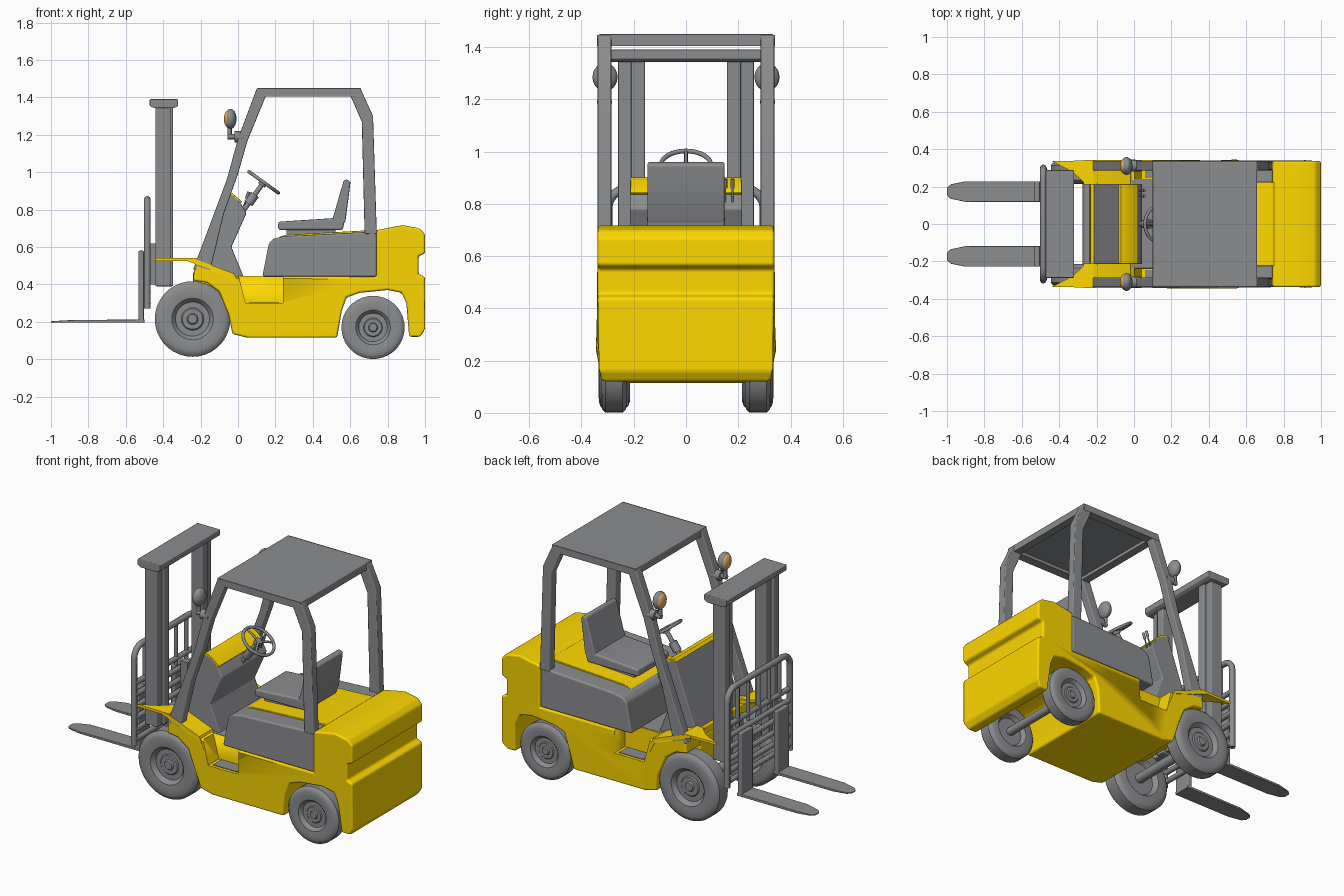
import bpy, bmesh, math
from mathutils import Vector

if "Cube" in bpy.data.objects:
    bpy.data.objects.remove(bpy.data.objects["Cube"])


def material(name, rgb):
    m = bpy.data.materials.new(name)
    m.diffuse_color = (*rgb, 1)
    m.use_nodes = True
    m.node_tree.nodes["Principled BSDF"].inputs["Base Color"].default_value = m.diffuse_color
    return m


YELLOW = material("yellow_paint", (1.0, 0.69, 0.0))
ORANGE = material("orange_lens", (0.8, 0.42, 0.13))
GREY = material("dark_grey", (0.26, 0.265, 0.275))


def finish(ob, mat=None, bevel=0, mirror=False, angle=35):
    ob.data.materials.append(mat or GREY)
    bpy.ops.object.select_all(action='DESELECT')
    ob.select_set(True)
    bpy.context.view_layer.objects.active = ob
    bpy.ops.object.shade_smooth_by_angle(angle=math.radians(angle))
    if bevel:
        b = ob.modifiers.new("bevel", 'BEVEL')
        b.width, b.segments, b.limit_method = bevel, 2, 'ANGLE'
        b.harden_normals = True
    if mirror:
        m = ob.modifiers.new("mirror", 'MIRROR')
        m.use_axis = (False, True, False)
    return ob


def from_bmesh(name, bm):
    bmesh.ops.recalc_face_normals(bm, faces=bm.faces)
    me = bpy.data.meshes.new(name)
    bm.to_mesh(me)
    bm.free()
    ob = bpy.data.objects.new(name, me)
    bpy.context.collection.objects.link(ob)
    return ob


def prism(name, pts, a, b, axis='y', **kw):
    """Extrude an (x,z) profile along y, or an (x,y) profile along z."""
    bm = bmesh.new()
    put = (lambda p: (p[0], a, p[1])) if axis == 'y' else (lambda p: (p[0], p[1], a))
    f = bm.faces.new([bm.verts.new(put(p)) for p in pts])
    ext = bmesh.ops.extrude_face_region(bm, geom=[f])
    d = (0, b - a, 0) if axis == 'y' else (0, 0, b - a)
    bmesh.ops.translate(bm, vec=d, verts=[v for v in ext['geom'] if isinstance(v, bmesh.types.BMVert)])
    return finish(from_bmesh(name, bm), **kw)


def box(name, x0, x1, y0, y1, z0, z1, **kw):
    return prism(name, [(x0, z0), (x1, z0), (x1, z1), (x0, z1)], y0, y1, **kw)


def tube(name, path, r, **kw):
    cu = bpy.data.curves.new(name, 'CURVE')
    cu.dimensions, cu.bevel_depth, cu.bevel_resolution, cu.use_fill_caps = '3D', r, 2, True
    sp = cu.splines.new('POLY')
    sp.points.add(len(path) - 1)
    for p, q in zip(sp.points, path):
        p.co = (*q, 1)
    tmp = bpy.data.objects.new(name + "_curve", cu)
    bpy.context.collection.objects.link(tmp)
    me = bpy.data.meshes.new_from_object(tmp.evaluated_get(bpy.context.evaluated_depsgraph_get()))
    bpy.data.objects.remove(tmp)
    ob = bpy.data.objects.new(name, me)
    bpy.context.collection.objects.link(ob)
    return finish(ob, **kw, angle=50)


def wheel(name, x, z, y, r, w):
    """Lathed tyre and rim, profile given as fractions of radius and half width."""
    prof = [(0, .75), (.12, .75), (.15, .6), (.27, .6), (.3, .5), (.45, .5), (.5, .75), (.55, .92), (.72, 1),
            (.85, .97), (.93, .9), (1, .65), (1, -.65), (.93, -.9), (.85, -1), (.6, -1), (.5, -.5), (0, -.5)]
    bm = bmesh.new()
    vs = [bm.verts.new((x + p * r, y + q * w, z)) for p, q in prof]
    es = [bm.edges.new(e) for e in zip(vs, vs[1:])]
    bmesh.ops.spin(bm, geom=vs + es, cent=(x, y, z), axis=(0, 1, 0), angle=math.tau, steps=36)
    bmesh.ops.remove_doubles(bm, verts=bm.verts, dist=1e-5)
    finish(from_bmesh(name, bm), mirror=True)


# Wheels and axles
wheel("front_wheels", -.243, .215, .275, .202, .06)
wheel("rear_wheels", .722, .17, .276, .169, .05)
tube("front_axle", [(-.245, -.26, .215), (-.245, .26, .215)], .03)
tube("rear_axle", [(.72, -.26, .17), (.72, .26, .17)], .025)

# Chassis and counterweight in one side profile, underside slightly narrower
body = prism("body", [
    (-.24, .42), (-.23, .515), (-.02, .445), (.74, .44), (.74, .69), (.88, .717), (.97, .7), (1, .67), (1, .565),
    (.965, .55), (.965, .455), (1, .44), (1, .16), (.975, .12), (.915, .12), (.9, .3), (.875, .355), (.8, .37),
    (.65, .355), (.58, .33), (.555, .26), (.53, .115), (.05, .115), (-.03, .135), (-.05, .24), (-.1, .36), (-.17, .41)],
    -.338, .338, mat=YELLOW, bevel=.012)
for v in body.data.vertices:
    if v.co.z < .15:
        v.co.y *= .95
box("front_hull", -.24, -.02, -.2, .2, .3, .47, mat=YELLOW, bevel=.01)

# Step recess on both sides
cut = prism("step_cutter", [(-.01, .5), (.04, .3), (.24, .3), (.24, .5)], .24, .4, mat=YELLOW, mirror=True)
cut.hide_render = True
cut.hide_set(True)
bo = body.modifiers.new("step", 'BOOLEAN')
bo.object, bo.operation, bo.solver = cut, 'DIFFERENCE', 'EXACT'
box("step_plates", .06, .22, .245, .325, .298, .304, mirror=True)
box("floor_mat", -.01, .2, -.235, .235, .438, .446)

# Front fenders
prism("fender_tips", [(-.44, .336), (-.22, .34), (-.22, .21), (-.26, .215), (-.33, .28)],
      .525, .54, axis='z', mat=YELLOW, mirror=True)
prism("fender_strips", [(-.27, .54), (-.22, .533), (-.02, .457), (.04, .31), (.03, .31), (-.03, .44), (-.23, .51),
                        (-.27, .525)], .21, .341, mat=YELLOW, mirror=True)

# Cowl with its yellow top
prism("cowl", [(-.24, .44), (-.075, .893), (-.03, .878), (.01, .842), (.045, .78), (-.035, .6), (.03, .44)],
      -.215, .215, bevel=.006)
prism("cowl_top", [(-.085, .885), (-.07, .902), (-.03, .888), (.022, .842), (.012, .834), (-.04, .87)],
      -.213, .213, mat=YELLOW, bevel=.003)

# Engine hood: grey shell, yellow top
prism("engine_hood", [(.13, .44), (.165, .62), (.19, .645), (.25, .658), (.742, .683), (.742, .44)],
      -.335, .335, bevel=.012)
prism("hood_top", [(.2, .645), (.25, .665), (.75, .692), (.75, .645)], -.225, .225, mat=YELLOW, bevel=.004)

# Seat
box("seat_base", .26, .52, -.12, .12, .65, .695)
prism("seat_cushion", [(.215, .69), (.215, .735), (.52, .755), (.57, .74), (.56, .69)], -.15, .15, bevel=.012)
prism("seat_back", [(.5, .73), (.565, .955), (.58, .962), (.602, .95), (.575, .74), (.555, .71)],
      -.148, .148, bevel=.012)

# Steering column, wheel and levers
axis = Vector((.58, 0, .81)).normalized()
hub = Vector((.137, 0, .946))
tube("steering_column", [hub - axis * .2, hub], .013)
tube("column_sleeve", [hub - axis * .14, hub - axis * .08], .025)
tube("steering_hub", [hub - axis * .02, hub + axis * .006], .022)
bpy.ops.mesh.primitive_torus_add(major_radius=.097, minor_radius=.009, major_segments=32, minor_segments=8,
                                 location=hub, rotation=axis.to_track_quat('Z', 'Y').to_euler())
bpy.context.object.name = "steering_wheel"
finish(bpy.context.object, angle=60)
side = axis.cross(Vector((0, 1, 0)))
for i in range(3):
    t = math.tau * i / 3
    tube("steering_spoke", [hub, hub + .095 * (side * math.cos(t) + Vector((0, 1, 0)) * math.sin(t))], .007)
for y in (.15, .178):
    tube("lever", [(.02, y, .79), (.05, y, .87)], .004)
    tube("lever_knob", [(.045, y, .86), (.057, y, .895)], .008)

# Overhead guard
prism("front_pillars", [(-.24, .48), (-.06, .96), (.0, 1.18), (.1, 1.447), (.15, 1.41), (.05, 1.165), (.0, .99),
                        (-.075, .78), (-.15, .47)], .286, .338, mirror=True, bevel=.006)
prism("rear_pillars", [(.6, 1.41), (.655, 1.447), (.722, 1.3), (.742, .67), (.677, .67), (.662, 1.27)],
      .286, .338, mirror=True, bevel=.006)
box("roof_plate", .1, .658, -.335, .335, 1.425, 1.45, bevel=.006)
box("roof_side_rails", .1, .658, .285, .34, 1.405, 1.446, mirror=True)
box("roof_front_rail", .1, .15, -.3, .3, 1.405, 1.44)
box("roof_rear_rail", .61, .658, -.3, .3, 1.405, 1.44)

# Work lamps
for s in (1, -1):
    for name, x, sx, mat in (("lamp", -.04, .032, None), ("lamp_lens", -.052, .023, ORANGE)):
        k = 1 if mat is None else .86
        bpy.ops.mesh.primitive_uv_sphere_add(segments=20, ring_count=12, radius=1, location=(x, s * .31, 1.285))
        ob = bpy.context.object
        ob.name, ob.scale = name, (sx, .048 * k, .054 * k)
        finish(ob, mat)
tube("lamp_stems", [(-.045, .31, 1.235), (-.045, .31, 1.19)], .012, mirror=True)
tube("lamp_arms", [(-.055, .312, 1.19), (.04, .312, 1.19)], .014, mirror=True)
tube("lamp_clamps", [(-.02, .312, 1.19), (.035, .312, 1.19)], .03, mirror=True).scale.z = 1

# Mast
box("mast_outer_rails", -.442, -.36, .208, .26, .39, 1.35, mirror=True, bevel=.006)
box("mast_inner_rails", -.425, -.347, .157, .21, .39, 1.35, mirror=True, bevel=.006)
prism("mast_cap", [(-.472, 1.39), (-.472, 1.355), (-.45, 1.343), (-.34, 1.343), (-.32, 1.355), (-.32, 1.39)],
      -.288, .288, bevel=.005)
box("mast_lower_tie", -.41, -.37, -.17, .17, .4, .45)

# Load backrest and carriage
arc = [(.3 - .07 * (1 - math.cos(t)), .785 + .07 * math.sin(t)) for t in (0, .4, .8, 1.2, 1.57)]
half = [(.3, .27)] + arc
tube("backrest_frame", [(-.485, y, z) for y, z in half] + [(-.485, -y, z) for y, z in half[::-1]], .018)
for i in range(5):
    y = -.2 + .1 * i
    tube("backrest_bar", [(-.485, y, .6), (-.485, y, .855)], .012)
for z in (.3, .36, .43, .5, .57, .64):
    tube("carriage_bar", [(-.482, -.3, z), (-.482, .3, z)], .016)
box("carriage_rollers", -.47, -.42, .12, .157, .4, .62, mirror=True)

# Forks
tip = [(-.5, .118), (-.9, .118), (-.98, .135), (-1, .155), (-1, .193), (-.98, .212), (-.9, .228), (-.5, .228)]
fork = prism("fork_blades", tip, .196, .213, axis='z', mirror=True, bevel=.003)
for v in fork.data.vertices:
    if v.co.z > .2 and v.co.x < -.8:
        v.co.z = .21 - .07 * max(0, -.9 - v.co.x)
box("fork_shanks", -.532, -.503, .118, .228, .2, .58, mirror=True, bevel=.006)
